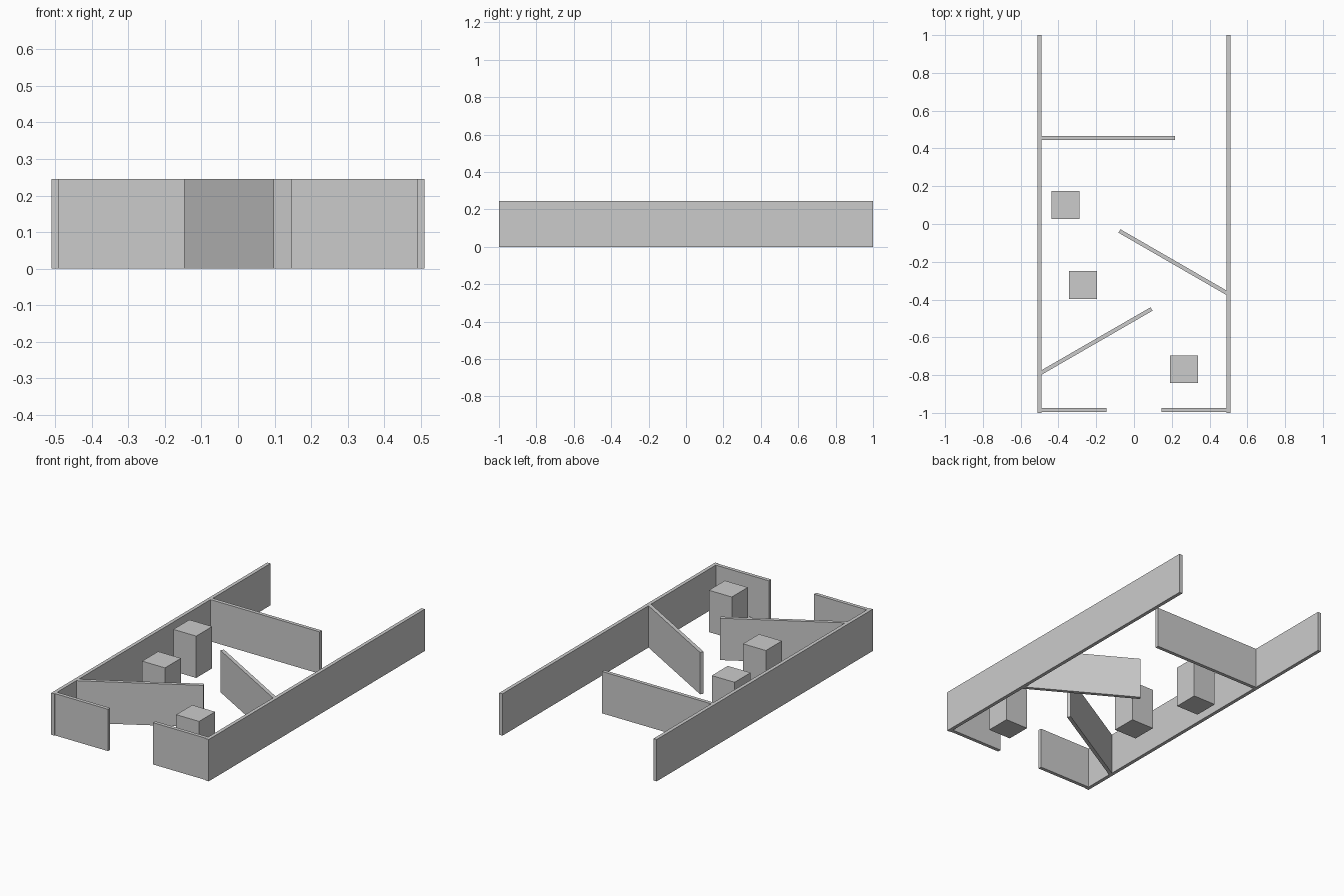
import bpy
import math

cube = bpy.data.objects.get("Cube")
if cube:
    bpy.data.objects.remove(cube, do_unlink=True)

HEIGHT = 0.245
THICK = 0.021
BLOCK = 0.148

grey = bpy.data.materials.new("plain_grey")
grey.use_nodes = True
colour = (0.6, 0.6, 0.6, 1)
grey.diffuse_color = colour
grey.node_tree.nodes["Principled BSDF"].inputs["Base Color"].default_value = colour


def box(name, x, y, length, depth, angle=0):
    """Upright box standing on the ground, turned about z."""
    bpy.ops.mesh.primitive_cube_add(size=1, location=(x, y, HEIGHT / 2),
                                    rotation=(0, 0, angle))
    ob = bpy.context.object
    ob.name = name
    ob.scale = (length, depth, HEIGHT)
    ob.data.materials.append(grey)
    return ob


def wall(name, start, end):
    """Thin wall along a centre line."""
    dx, dy = end[0] - start[0], end[1] - start[1]
    return box(name, (start[0] + end[0]) / 2, (start[1] + end[1]) / 2,
               math.hypot(dx, dy), THICK, math.atan2(dy, dx))


# Long side walls and the two front stubs flanking the entrance
for side, s in (("left", 1), ("right", -1)):
    wall(side + "_side_wall", (s * 0.5, -1), (s * 0.5, 1))
    wall(side + "_front_wall", (s * 0.146, -0.985), (s * 0.505, -0.985))

# Inner partitions
wall("back_partition", (-0.5, 0.456), (0.217, 0.456))
wall("middle_angled_partition", (0.5, -0.37), (-0.077, -0.037))
wall("front_angled_partition", (-0.5, -0.792), (0.093, -0.45))

# Square pillars
for name, x, y in (("back_pillar", -0.363, 0.1),
                   ("middle_pillar", -0.27, -0.322),
                   ("front_pillar", 0.264, -0.769)):
    box(name, x, y, BLOCK, BLOCK)
